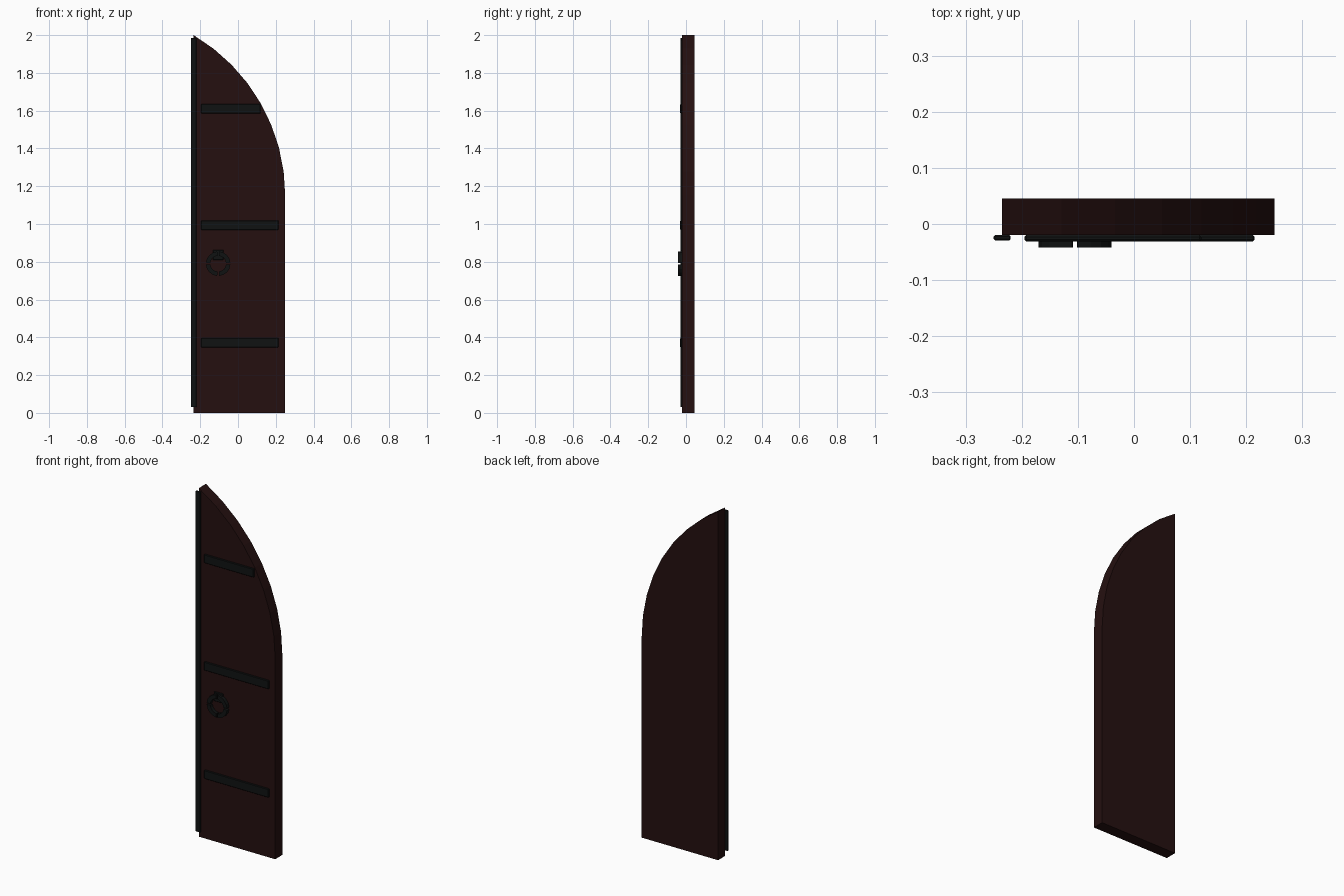
import bpy, bmesh
from math import cos, sin, pi, asin

cube = bpy.data.objects.get("Cube")
if cube:
    bpy.data.objects.remove(cube, do_unlink=True)


def material(name, rgb):
    m = bpy.data.materials.new(name)
    m.use_nodes = True
    m.diffuse_color = (*rgb, 1)
    bsdf = m.node_tree.nodes["Principled BSDF"]
    bsdf.inputs["Base Color"].default_value = (*rgb, 1)
    bsdf.inputs["Roughness"].default_value = 0.8
    return m


WOOD = material("dark red wood", (0.018, 0.005, 0.005))
IRON = material("black iron", (0.005, 0.006, 0.006))


def slab(name, outline, y_front, y_back, mat, bevel=0):
    """Extrude an x-z outline from the front to the back."""
    bm = bmesh.new()
    face = bm.faces.new([bm.verts.new((x, y_front, z)) for x, z in outline])
    out = bmesh.ops.extrude_face_region(bm, geom=[face])
    verts = [v for v in out["geom"] if isinstance(v, bmesh.types.BMVert)]
    bmesh.ops.translate(bm, verts=verts, vec=(0, y_back - y_front, 0))
    bmesh.ops.recalc_face_normals(bm, faces=bm.faces)
    mesh = bpy.data.meshes.new(name)
    bm.to_mesh(mesh)
    bm.free()
    mesh.materials.append(mat)
    ob = bpy.data.objects.new(name, mesh)
    bpy.context.collection.objects.link(ob)
    if bevel:
        mod = ob.modifiers.new("soft edges", "BEVEL")
        mod.width = bevel
        mod.segments = 1
    return ob


def rect(x0, x1, z0, z1):
    return [(x0, z0), (x1, z0), (x1, z1), (x0, z1)]


# Door leaf: straight sides topped by half of a pointed arch
LEFT, RIGHT, SPRING, TOP = -0.235, 0.25, 1.15, 2.0
width, rise = RIGHT - LEFT, TOP - SPRING
radius = (width ** 2 + rise ** 2) / (2 * width)
sweep = asin(rise / radius)
arch = [(RIGHT - radius + radius * cos(sweep * i / 8),
         SPRING + radius * sin(sweep * i / 8)) for i in range(9)]
slab("door_leaf", [(LEFT, 0), (RIGHT, 0)] + arch, -0.02, 0.045, WOOD)

# Iron strip covering the meeting edge
slab("edge_strip", rect(-0.25, -0.22, 0.03, 1.985), -0.029, -0.02, IRON, 0.002)

# Iron bands across the front
for label, z, end in (("lower", 0.372, 0.215), ("middle", 0.994, 0.215),
                      ("upper", 1.61, 0.12)):
    slab(label + "_band", rect(-0.195, end, z - 0.025, z + 0.025),
         -0.031, -0.02, IRON, 0.003)

# Handle: mounting plate and a ring made of four separate quarters
CX, CZ = -0.105, 0.79
slab("handle_plate", rect(CX - 0.028, CX + 0.028, CZ + 0.02, CZ + 0.073),
     -0.03, -0.02, IRON, 0.002)
for q in range(4):
    a0, a1 = q * pi / 2 + 0.08, (q + 1) * pi / 2 - 0.08
    angles = [a0 + (a1 - a0) * i / 4 for i in range(5)]
    outline = [(CX + 0.065 * cos(a), CZ + 0.065 * sin(a)) for a in angles]
    outline += [(CX + 0.042 * cos(a), CZ + 0.042 * sin(a)) for a in reversed(angles)]
    slab(f"handle_ring_quarter_{q + 1}", outline, -0.042, -0.022, IRON)
